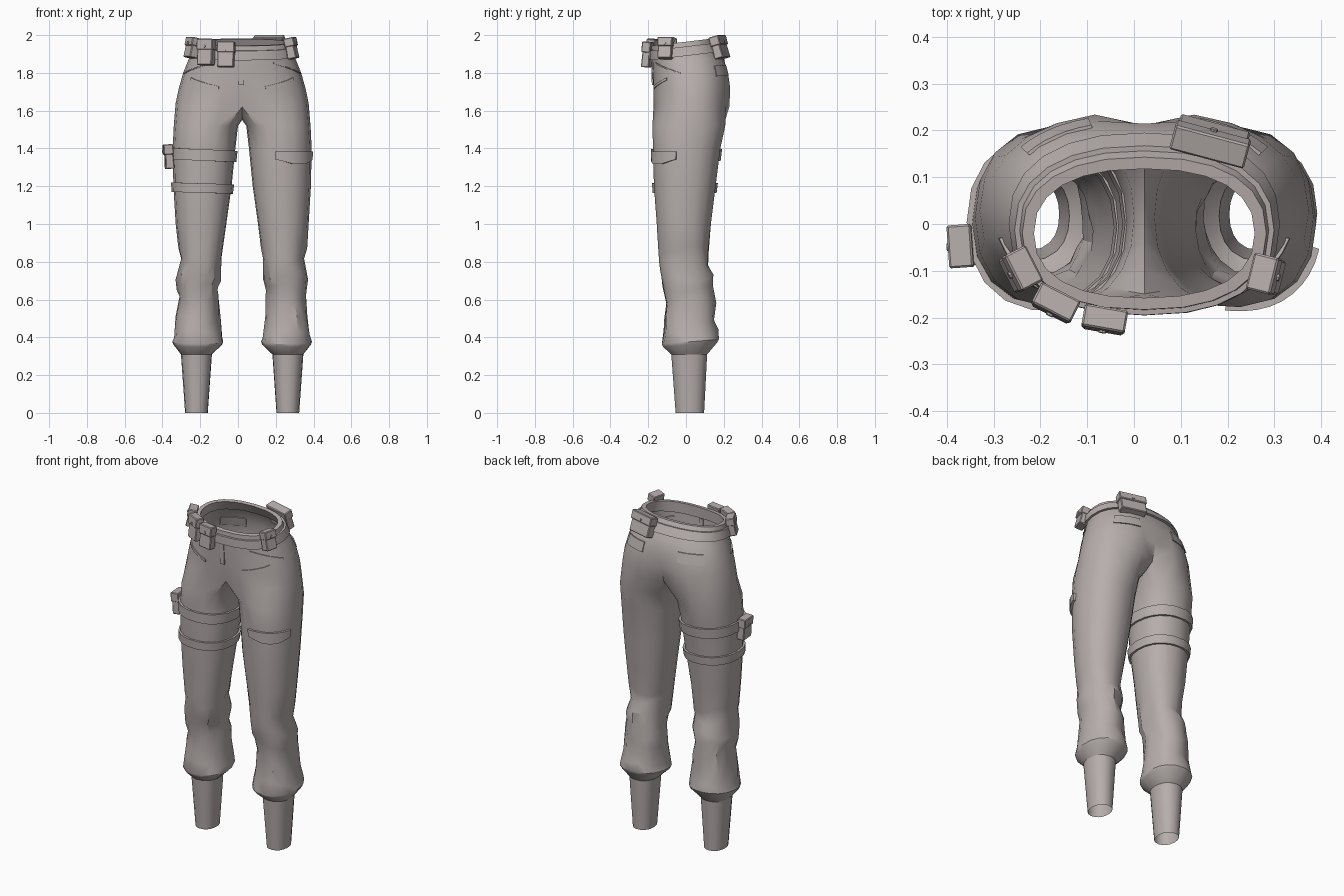
import bpy, bmesh, math, random
from mathutils import Matrix, Vector

if "Cube" in bpy.data.objects:
    bpy.data.objects.remove(bpy.data.objects["Cube"])

random.seed(4)
CX = 0.022  # symmetry plane of the garment

cloth = bpy.data.materials.new("warm_grey_cloth")
cloth.diffuse_color = (0.47, 0.425, 0.415, 1)
cloth.use_nodes = True
cloth.node_tree.nodes["Principled BSDF"].inputs["Base Color"].default_value = cloth.diffuse_color


def finish(name, bm, angle=35):
    bmesh.ops.remove_doubles(bm, verts=bm.verts, dist=0.0005)
    bmesh.ops.recalc_face_normals(bm, faces=bm.faces)
    me = bpy.data.meshes.new(name)
    bm.to_mesh(me)
    bm.free()
    ob = bpy.data.objects.new(name, me)
    bpy.context.collection.objects.link(ob)
    me.materials.append(cloth)
    bpy.ops.object.select_all(action='DESELECT')
    ob.select_set(True)
    bpy.context.view_layer.objects.active = ob
    bpy.ops.object.shade_smooth_by_angle(angle=math.radians(angle))
    return ob


def loft(bm, loops, wrap=True, close=False):
    rows = [[bm.verts.new(p) for p in lp] for lp in loops]
    pairs = list(zip(rows, rows[1:])) + ([(rows[-1], rows[0])] if close else [])
    for a, b in pairs:
        n = len(a)
        for i in range(n if wrap else n - 1):
            j = (i + 1) % n
            bm.faces.new((a[i], a[j], b[j], b[i]))
    return rows


def sample(table, z):
    if z >= table[0][0]:
        return table[0][1:]
    for a, b in zip(table, table[1:]):
        if z >= b[0]:
            t = (a[0] - z) / (a[0] - b[0])
            return [p + (q - p) * t for p, q in zip(a[1:], b[1:])]
    return table[-1][1:]


# height: half width, front y, back y
HIPS = [(1.965, .258, -.180, .140), (1.90, .272, -.182, .175), (1.86, .288, -.180, .20),
        (1.80, .312, -.178, .226), (1.72, .335, -.178, .240), (1.64, .352, -.178, .236)]
# height: inner x, outer x, front y, back y
LEG = [(1.52, .022, .362, -.178, .208), (1.40, .036, .368, -.175, .182), (1.20, .056, .364, -.170, .157),
       (1.00, .084, .352, -.155, .132), (.86, .104, .340, -.147, .116), (.80, .114, .324, -.143, .114),
       (.72, .112, .348, -.130, .142), (.66, .128, .342, -.122, .138), (.60, .126, .336, -.108, .156),
       (.50, .118, .350, -.112, .150), (.42, .108, .362, -.118, .168), (.375, .100, .370, -.128, .174),
       (.36, .106, .364, -.122, .166), (.31, .160, .324, -.078, .112), (0.0, .182, .302, -.055, .096)]


def spow(v, p):
    return math.copysign(abs(v) ** p, v)


def hip(deg, z, off=0.0, side=1):
    w, f, b = sample(HIPS, z)
    a = math.radians(deg)
    cy, r = (f + b) / 2, (b - f) / 2 + off
    y = cy + r * spow(math.sin(a), .85)
    lift = .12 * y * max(0, min(1, (z - 1.72) / .15))
    return Vector((CX + side * (w + off) * spow(math.cos(a), .85), y, z + lift))


def leg(deg, z, off=0.0, side=1):
    i, o, f, b = sample(LEG, z)
    a = math.radians(deg)
    x = (i + o) / 2 + ((o - i) / 2 + off) * spow(math.cos(a), .9)
    return Vector((CX + side * x, (f + b) / 2 + ((b - f) / 2 + off) * spow(math.sin(a), .9), z))


# Trousers: hips split into two legs along a shared crotch seam
bm = bmesh.new()
front_pull = {1.72: .93, 1.64: .84}
back_pull = {1.80: .95, 1.72: .88, 1.64: .78}
for side in (1, -1):
    rows = []
    for z, *_ in HIPS:
        row = [hip(-90 + 15 * i, z, 0, side) for i in range(13)]
        row[0].x = row[12].x = CX
        row[0].y *= front_pull.get(z, 1)
        row[12].y *= back_pull.get(z, 1)
        if z == 1.64:
            for i, p in enumerate(row):
                p.z -= .02 * abs(i - 6) / 6
        rows.append(row)
    back, front = rows[-1][12], rows[-1][0]
    chain = []
    for k in range(1, 6):
        p = back.lerp(front, k / 6)
        p.z -= .07 * math.sin(math.pi * k / 6)
        chain.append(p)
    loft(bm, rows, wrap=False)
    angles = [-130 + 260 / 12 * i for i in range(13)] + [130 + 100 / 6 * k for k in range(1, 6)]
    loops = [rows[-1] + chain]
    for n, (z, *_) in enumerate(LEG):
        loop = []
        for a in angles:
            p = leg(a, z, random.uniform(-.005, .005) if .4 < z < .9 else 0, side)
            if .4 < z < .9:  # sagging folds round the knee and shin
                p.z += .022 * math.sin(math.radians(a) * 2 + n * 1.7)
            elif .35 < z < .4:  # hem is higher behind
                p.z += .08 * p.y
            loop.append(p)
        loops.append(loop)
    loft(bm, loops)
finish("trousers", bm, 32)


# Closed band with a rectangular section
def band(name, surf, z0, z1, inner, outer, step, slope=0.0, side=1):
    bm = bmesh.new()
    loops = []
    for z, off in ((z0, inner), (z0, outer), (z1, outer), (z1, inner)):
        lp = [surf(a, z, off, side) for a in range(0, 360, step)]
        for i, p in enumerate(lp):
            p.z += slope * math.cos(math.radians(i * step))
        loops.append(lp)
    loft(bm, loops, close=True)
    finish(name, bm, 30)


band("waistband", hip, 1.90, 1.965, -.022, .003, 15)
band("belt", hip, 1.89, 1.94, .0, .014, 15)
band("upper_thigh_strap", leg, 1.335, 1.395, -.004, .012, 20, .008, -1)
band("lower_thigh_strap", leg, 1.165, 1.215, -.004, .012, 20, .005, -1)


# Raised patch following the cloth; low and high give its edges along t = 0..1
def patch(name, surf, a0, a1, low, high, off, side, n=6):
    bm = bmesh.new()
    loops = []
    for k in range(n + 1):
        t = k / n
        a = a0 + (a1 - a0) * t
        lo, hi = low(t), high(t)
        loops.append([surf(a, lo, -.008, side), surf(a, lo, off, side),
                      surf(a, hi, off, side), surf(a, hi, -.008, side)])
    rows = loft(bm, loops)
    bm.faces.new(rows[0])
    bm.faces.new(rows[-1])
    finish(name, bm, 30)


patch("cargo_pocket_flap", leg, -98, -15, lambda t: 1.342 - .024 * min(1, 3 * t, 3 * (1 - t)),
      lambda t: 1.385, .012, 1, 9)
for side, label in ((1, "left"), (-1, "right")):
    patch(label + "_back_pocket_flap", hip, 38, 72, lambda t: 1.775, lambda t: 1.825, .005, side)
    patch(label + "_front_pocket_edge", hip, -12, -58, lambda t: 1.795 + .07 * t,
          lambda t: 1.803 + .07 * t, .005, side)
    patch(label + "_hip_fold", hip, -72, -35, lambda t: 1.715 + .05 * t,
          lambda t: 1.73 + .05 * t, .004, side)
patch("fly_seam", hip, -92, -89, lambda t: 1.74, lambda t: 1.89, .003, 1, 2)


# Box pouch with lid and stud; its outer face looks along local -y
def pouch(name, loc, size, yaw, lean=8):
    w, d, h = size
    bm = bmesh.new()

    def box(sx, sy, sz, cy, cz):
        m = Matrix.Translation((0, cy, cz)) @ Matrix.Diagonal((sx, sy, sz, 1))
        return bmesh.ops.create_cube(bm, size=1, matrix=m)['verts']

    body = box(w * .93, d * .9, h * .96, 0, -h * .02)
    for v in body:  # narrower top
        if v.co.z > 0:
            v.co.y *= .85
    lid = box(w, d, h * .42, -.002, h * .29)
    bmesh.ops.bevel(bm, geom=list({e for v in body + lid for e in v.link_edges}),
                    offset=.004, segments=1, affect='EDGES')
    m = Matrix.Translation((0, -d / 2 - .003, h * .2)) @ Matrix.Rotation(math.pi / 2, 4, 'X')
    bmesh.ops.create_cone(bm, cap_ends=True, segments=8, radius1=.008, radius2=.008, depth=.008, matrix=m)
    bm.transform(Matrix.Translation(loc) @ Matrix.Rotation(math.radians(yaw), 4, 'Z')
                 @ Matrix.Rotation(math.radians(-lean), 4, 'X'))
    finish(name, bm, 30)


pouch("front_pouch_inner", (-.063, -.205, 1.897), (.094, .048, .135), -10, 5)
pouch("front_pouch_outer", (-.168, -.170, 1.91), (.094, .050, .138), -27, 5)
pouch("right_hip_pouch", (-.243, -.098, 1.933), (.085, .052, .108), -63, 12)
pouch("left_hip_pouch", (.283, -.108, 1.93), (.080, .055, .112), 76, 12)
pouch("back_pouch", (.165, .178, 1.935), (.165, .055, .12), 165, 16)
pouch("thigh_pouch", (-.366, -.047, 1.357), (.092, .052, .13), -86, -4)
